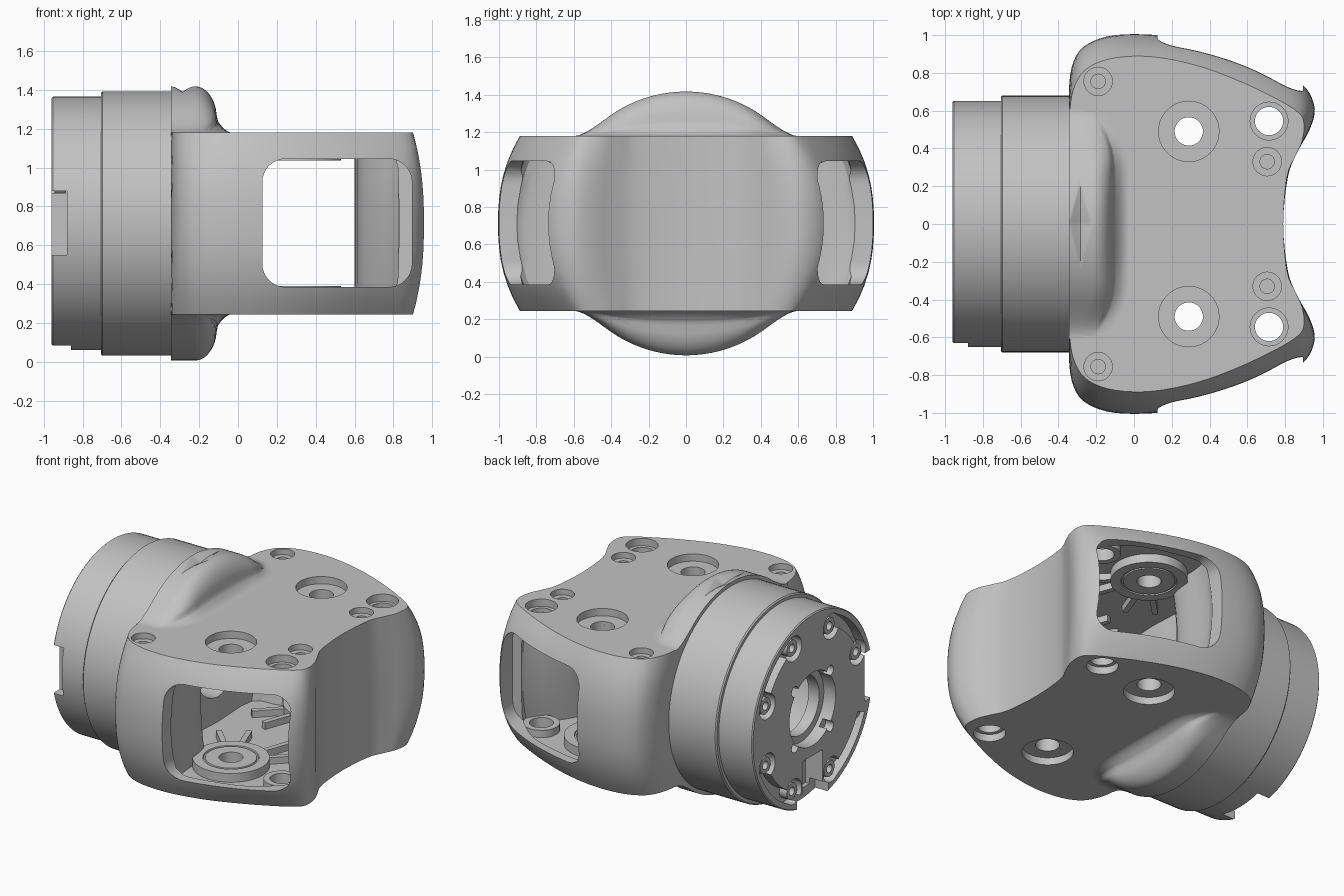
import bpy, bmesh, math
from mathutils import Matrix, Vector

if "Cube" in bpy.data.objects:
    bpy.data.objects.remove(bpy.data.objects["Cube"], do_unlink=True)

MID, LOW, TOP = 0.7125, 0.245, 1.18
HALF = TOP - MID

metal = bpy.data.materials.new("cast grey metal")
metal.use_nodes = True
GREY = (0.54, 0.54, 0.54, 1)
metal.diffuse_color = GREY
metal.node_tree.nodes["Principled BSDF"].inputs["Base Color"].default_value = GREY


def finish(name, bm, recalc=True):
    if recalc:
        bmesh.ops.recalc_face_normals(bm, faces=bm.faces)
    mesh = bpy.data.meshes.new(name)
    bm.to_mesh(mesh)
    bm.free()
    mesh.materials.append(metal)
    ob = bpy.data.objects.new(name, mesh)
    bpy.context.collection.objects.link(ob)
    return ob


def activate(ob):
    bpy.ops.object.select_all(action='DESELECT')
    ob.select_set(True)
    bpy.context.view_layer.objects.active = ob


def smooth(ob, angle=30):
    activate(ob)
    bpy.ops.object.shade_smooth_by_angle(angle=math.radians(angle))


def cut(ob, cutter):
    mod = ob.modifiers.new("cut", 'BOOLEAN')
    mod.operation, mod.solver, mod.object = 'DIFFERENCE', 'EXACT', cutter
    cutter.hide_render = True
    activate(ob)
    bpy.ops.object.modifier_apply(modifier=mod.name)
    bpy.data.objects.remove(cutter, do_unlink=True)


def loft(name, rings):
    """Closed solid through equal rings of points, with flat caps."""
    bm = bmesh.new()
    rows = [[bm.verts.new(p) for p in ring] for ring in rings]
    n = len(rows[0])
    for a, b in zip(rows, rows[1:]):
        for i in range(n):
            j = (i + 1) % n
            bm.faces.new((a[i], a[j], b[j], b[i]))
    bm.faces.new(rows[0][::-1])
    bm.faces.new(rows[-1])
    return finish(name, bm)


def lathe(name, profile, place, steps=96):
    """Ring solid: closed (height, radius) profile turned about local z."""
    bm = bmesh.new()
    rows = []
    for k in range(steps):
        a = math.tau * k / steps
        rows.append([bm.verts.new(place @ Vector((r * math.cos(a), r * math.sin(a), h)))
                     for h, r in profile])
    n = len(profile)
    for k in range(steps):
        a, b = rows[k], rows[(k + 1) % steps]
        for i in range(n):
            j = (i + 1) % n
            bm.faces.new((a[i], a[j], b[j], b[i]))
    ob = finish(name, bm)
    smooth(ob)
    return ob


ALONG_X = Matrix.Translation((0, 0, MID)) @ Matrix.Rotation(math.pi / 2, 4, 'Y')


def prism(points, h0, h1, turn=Matrix()):
    return loft("cutter", [[turn @ Vector((*p, h)) for p in points] for h in (h0, h1)])


def arc(r, a0, a1, steps):
    angles = [a0 + (a1 - a0) * k / steps for k in range(steps + 1)]
    return [(r * math.cos(a), r * math.sin(a)) for a in angles]


def rod(r, h0, h1, x, y, turn=Matrix()):
    """Cylinder from h0 to h1 along z, or along x when turned."""
    return prism([(x + u, y + v) for u, v in arc(r, 0, math.tau, 40)[:-1]], h0, h1, turn)


def box(name, lo, hi):
    return loft(name, [[(lo[0], lo[1], z), (hi[0], lo[1], z), (hi[0], hi[1], z), (lo[0], hi[1], z)]
                       for z in (lo[2], hi[2])])


def outline(half, steps=4):
    """Smooth closed outline from a half outline mirrored across y = 0."""
    pts = [Vector(p) for p in half] + [Vector((x, -y)) for x, y in half[-2:0:-1]]
    n, out = len(pts), []
    for i in range(n):
        a, b, c, d = (pts[(i + k) % n] for k in (-1, 0, 1, 2))
        for s in range(steps):
            t = s / steps
            out.append(b + (c - a) * (t / 2) + (a * 2 - b * 5 + c * 4 - d) * (t * t / 2)
                       + (b * 3 - a - c * 3 + d) * (t ** 3 / 2))
    return out


# Barrel-sided housing
middle = outline([(-.345, 0), (-.345, .35), (-.345, .7), (-.32, .86), (-.25, .95), (-.1, 1), (.13, 1),
                  (.35, .97), (.6, .9), (.8, .8), (.91, .72), (.957, .61), (.93, .5), (.865, .38),
                  (.815, .25), (.79, 0)])
edge = outline([(-.345, 0), (-.345, .3), (-.34, .6), (-.31, .74), (-.24, .83), (-.1, .88), (.1, .885),
                (.33, .84), (.55, .76), (.75, .665), (.87, .59), (.9, .53), (.89, .44), (.855, .36),
                (.81, .25), (.79, 0)])
rings = []
for k in range(15):
    f = k / 7 - 1
    t = abs(f) ** 2.4
    rings.append([(*m.lerp(e, t), MID + f * HALF) for m, e in zip(middle, edge)])
housing = loft("housing", rings)

# Inner chamber, following the barrel of the outer walls
FLOOR, CEIL = LOW + .085, TOP - .085
chamber = outline([(-.15, 0), (-.15, .4), (.04, .46), (.09, .6), (.1, .8), (.15, .93), (.35, .91),
                   (.6, .83), (.76, .7), (.83, .59), (.72, .42), (.63, .25), (.6, 0)], 3)
levels = [k / 4 - 1 for k in range(9)]
cut(housing, loft("cutter", [[(x, y * (1 - .09 * f * f), MID + f * (CEIL - MID)) for x, y in chamber]
                             for f in levels]))

# Rounded side windows
WX, WR = (.125, .895), .12
window = []
for q, (cx, cz) in enumerate([(WX[1] - WR, 1.045 - WR), (WX[0] + WR, 1.045 - WR),
                              (WX[0] + WR, .385 + WR), (WX[1] - WR, .385 + WR)]):
    window += [(cx + u, cz + v) for u, v in arc(WR, q * math.pi / 2, (q + 1) * math.pi / 2, 8)]
for side in (1, -1):
    cut(housing, loft("cutter", [[(x, side * y, z) for x, z in window] for y in (.6, 1.2)]))

# Bolt holes and the bore towards the collar
cut(housing, rod(.21, -.5, -.05, 0, 0, ALONG_X))
for side in (1, -1):
    for x, y, wide, narrow in ((.29, .49, .16, .075), (.715, .545, .1, .075)):
        y *= side
        cut(housing, rod(wide, TOP - .05, TOP + .1, x, y))
        cut(housing, rod(wide, LOW - .1, LOW + .05, x, y))
        cut(housing, rod(narrow, LOW - .1, TOP + .1, x, y))
    for x, y in ((.705, .33), (-.19, .755)):
        y *= side
        cut(housing, rod(.075, TOP - .04, TOP + .1, x, y))
        cut(housing, rod(.038, TOP - .075, TOP, x, y))
smooth(housing)

# Inner bosses and ribs on floor and ceiling
for side, word in ((1, "back"), (-1, "front")):
    for sign, level in ((1, FLOOR), (-1, CEIL)):
        place = Matrix.Translation((.29, side * .49, level))
        lathe("boss_" + word, [(-sign * .01, .075), (sign * .06, .075), (sign * .06, .16),
                               (sign * .052, .163), (sign * .052, .172), (sign * .06, .175),
                               (sign * .06, .24), (-sign * .01, .24)], place, 48)
        lathe("corner_boss_" + word, [(-sign * .01, .075), (sign * .05, .075), (sign * .05, .115),
                                      (-sign * .01, .115)],
              Matrix.Translation((.715, side * .545, level)), 32)
        for deg in (225, 250, 290, 315):
            rib = box("rib_" + word, (.2, -.018, -.01), (.44, .018, .045))
            rib.data.transform(place @ Matrix.Rotation(math.radians(side * deg), 4, 'Z')
                               @ Matrix.Diagonal((1, 1, sign, 1)))
            if sign < 0:
                rib.data.flip_normals()

# Round collar with stepped rim and a recessed seat around the bore
collar = lathe("collar", [(-.96, .25), (-.96, .645), (-.953, .652), (-.705, .652), (-.705, .672),
                          (-.697, .68), (-.3, .68), (-.3, .5), (-.79, .5), (-.79, .2),
                          (-.87, .2), (-.87, .25)], ALONG_X)
cut(collar, box("cutter", (-1.1, -.8, .55), (-.88, -.56, .88)))
cut(collar, box("cutter", (-1.1, -.17, -.1), (-.86, .17, MID - .54)))
cut(collar, box("cutter", (-1.1, -.11, MID - .58), (-.83, .11, MID - .32)))

# Curved rim pockets, screw pockets, screw seats and dowel holes in the end plate
EIGHTH = math.tau / 8
for k in range(4):
    a = EIGHTH * (2 * k + .5)
    b = a + EIGHTH
    cut(collar, prism(arc(.61, a, b, 10) + arc(.53, b, a, 10), -1.1, -.89, ALONG_X))
    cut(collar, rod(.035, -1.1, -.9, *arc(.27, a + EIGHTH / 2, b, 1)[0], ALONG_X))
for k in range(8):
    c, s = arc(.53, EIGHTH * (k + .5), 0, 1)[0]
    cut(collar, rod(.085, -1.1, -.888, c, s, ALONG_X))
    lathe("screw_seat", [(-.885, .028), (-.945, .028), (-.945, .056), (-.885, .056)],
          ALONG_X @ Matrix.Translation((c, s, 0)), 24)
smooth(collar)


# Blended humps where the collar swells through the flat faces
def hump_height(x, y, groove):
    round_top = MID + math.sqrt(max(.705 ** 2 - y * y, 0))
    k = .1
    blend = max(k - abs(round_top - TOP), 0) / k
    rise = max(round_top - TOP, 0) + blend * blend * k / 4
    shifted = x + .12 * (max(abs(y) - .3, 0) / .3) ** 2
    u = min(max((shifted + .22) / .112, 0), 1)
    v = min(max((shifted + .108) / .08, 0), 1)
    fall = (.28 + .72 * math.sqrt(1 - u * u)) * (1 - v) ** 2
    return TOP + rise * fall - groove * max(0, 1 - abs(x + .285) / .06 - abs(y) / .23)


NX, NY = 60, 80
for name, sign, groove in (("upper_hump", 1, .035), ("lower_hump", -1, 0)):
    bm = bmesh.new()
    grid = []
    for i in range(-1, NX + 1):
        x = -.345 + .33 * max(i, 0) / NX
        row = []
        for j in range(NY + 1):
            y = -.64 + 1.28 * j / NY
            z = hump_height(x, y, groove)
            if i < 0 and z > TOP + .0005:
                z -= .06
            row.append(bm.verts.new((x, y, MID + sign * (z - MID))))
        grid.append(row)
    for a, b in zip(grid, grid[1:]):
        for j in range(NY):
            quad = (a[j], b[j], b[j + 1], a[j + 1])
            if any(abs(abs(v.co.z - MID) - HALF) > .0005 for v in quad):
                bm.faces.new(quad if sign > 0 else quad[::-1])
    bmesh.ops.delete(bm, geom=[v for v in bm.verts if not v.link_faces], context='VERTS')
    smooth(finish(name, bm, False), 50)
